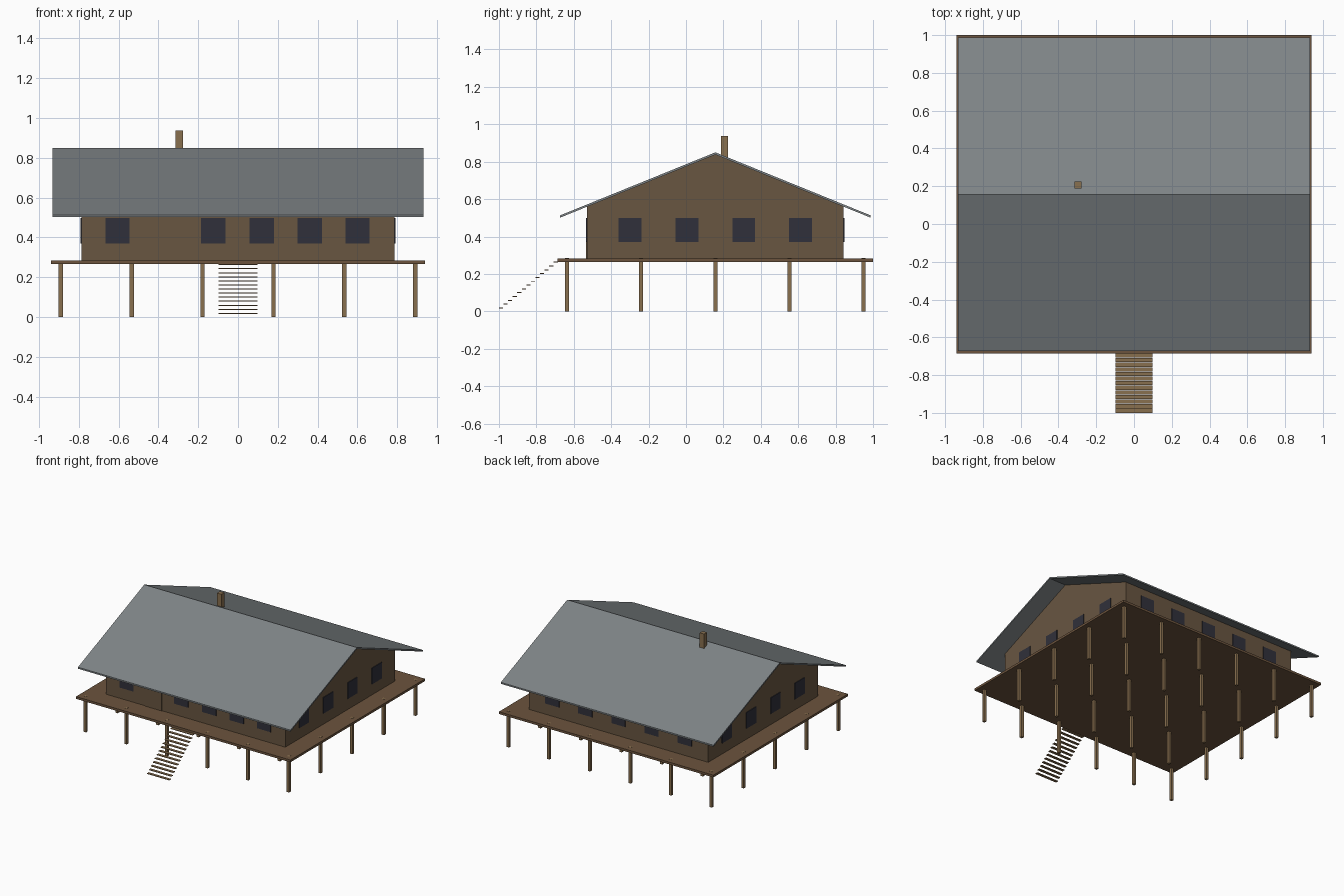
import bpy
import bmesh

cube = bpy.data.objects.get("Cube")
if cube:
    bpy.data.objects.remove(cube, do_unlink=True)


def material(name, rgb):
    m = bpy.data.materials.new(name)
    m.use_nodes = True
    color = (*rgb, 1)
    m.diffuse_color = color
    m.node_tree.nodes["Principled BSDF"].inputs["Base Color"].default_value = color
    return m


wall_brown = material("wall brown", (0.14, 0.092, 0.053))
deck_brown = material("deck brown", (0.15, 0.088, 0.047))
timber = material("light timber", (0.25, 0.16, 0.078))
roof_gray = material("roof gray", (0.21, 0.23, 0.24))
glass = material("dark glass", (0.03, 0.03, 0.043))


def finish(name, bm, mat):
    bmesh.ops.recalc_face_normals(bm, faces=bm.faces)
    mesh = bpy.data.meshes.new(name)
    bm.to_mesh(mesh)
    bm.free()
    mesh.materials.append(mat)
    obj = bpy.data.objects.new(name, mesh)
    bpy.context.collection.objects.link(obj)
    return obj


def box(name, x, y, z, mat):
    """Box from its (min, max) range on each axis."""
    bm = bmesh.new()
    bmesh.ops.create_cube(bm, size=1)
    for v in bm.verts:
        v.co = [r[0] if c < 0 else r[1] for c, r in zip(v.co, (x, y, z))]
    return finish(name, bm, mat)


def prism(name, profile, half_width, mat):
    """Extrude a (y, z) outline along x."""
    bm = bmesh.new()
    face = bm.faces.new([bm.verts.new((-half_width, y, z)) for y, z in profile])
    out = bmesh.ops.extrude_face_region(bm, geom=[face])
    for v in out["geom"]:
        if isinstance(v, bmesh.types.BMVert):
            v.co.x = half_width
    return finish(name, bm, mat)


def around(c, size):
    return (c - size / 2, c + size / 2)


# Main dimensions
RIDGE_Y, RIDGE_Z = 0.157, 0.85
SLOPE, ROOF_T = 0.406, 0.012
HALF_X, HALF_Y = 0.785, 0.686
EAVE = 0.83
DECK_Z, DECK_TOP = 0.265, 0.283
FRONT, BACK = RIDGE_Y - HALF_Y, RIDGE_Y + HALF_Y


def roof_z(d):
    return RIDGE_Z - SLOPE * d


# Deck on a grid of posts
box("deck", (-0.94, 0.94), (-0.686, 1.0), (DECK_Z, DECK_TOP), deck_brown)
for i in range(6):
    for j in range(5):
        box("post", around(-0.89 + 0.356 * i, 0.021),
            around(-0.636 + 0.3965 * j, 0.021), (0, DECK_TOP + 0.001), timber)

# Gabled house body and thin folded roof
wall_top = roof_z(HALF_Y) - ROOF_T
prism("house_walls", [(FRONT, DECK_TOP), (BACK, DECK_TOP), (BACK, wall_top),
                      (RIDGE_Y, RIDGE_Z - ROOF_T), (FRONT, wall_top)],
      HALF_X, wall_brown)
outer = [(RIDGE_Y + s * EAVE, roof_z(abs(s) * EAVE)) for s in (-1, 0, 1)]
inner = [(y, z - ROOF_T) for y, z in reversed(outer)]
prism("roof", outer + inner, 0.932, roof_gray)

# Chimney
box("chimney", around(-0.296, 0.038), around(0.206, 0.036), (0.8, 0.937), timber)

# Windows and door
WIN_W, WIN_Z, PLATE = 0.122, (0.37, 0.498), 0.005
for x in (-0.605, -0.125, 0.12, 0.36, 0.6):
    box("front_window", around(x, WIN_W), (FRONT - PLATE, FRONT), WIN_Z, glass)
for i in range(5):
    box("back_window", around(0.29 * (i - 2), WIN_W), (BACK, BACK + PLATE), WIN_Z, glass)
for i in range(4):
    y = around(RIDGE_Y + 0.304 * (i - 1.5), WIN_W)
    box("left_window", (HALF_X, HALF_X + PLATE), y, WIN_Z, glass)
    box("right_window", (-HALF_X - PLATE, -HALF_X), y, WIN_Z, glass)
box("door", around(-0.365, 0.14), (FRONT - PLATE, FRONT), (DECK_TOP, 0.498), wall_brown)

# Open stair treads
for i in range(13):
    box("stair_tread", (-0.098, 0.098), around(-0.989 + 0.0244 * i, 0.022),
        around(0.018 + 0.0204 * i, 0.005), timber)
